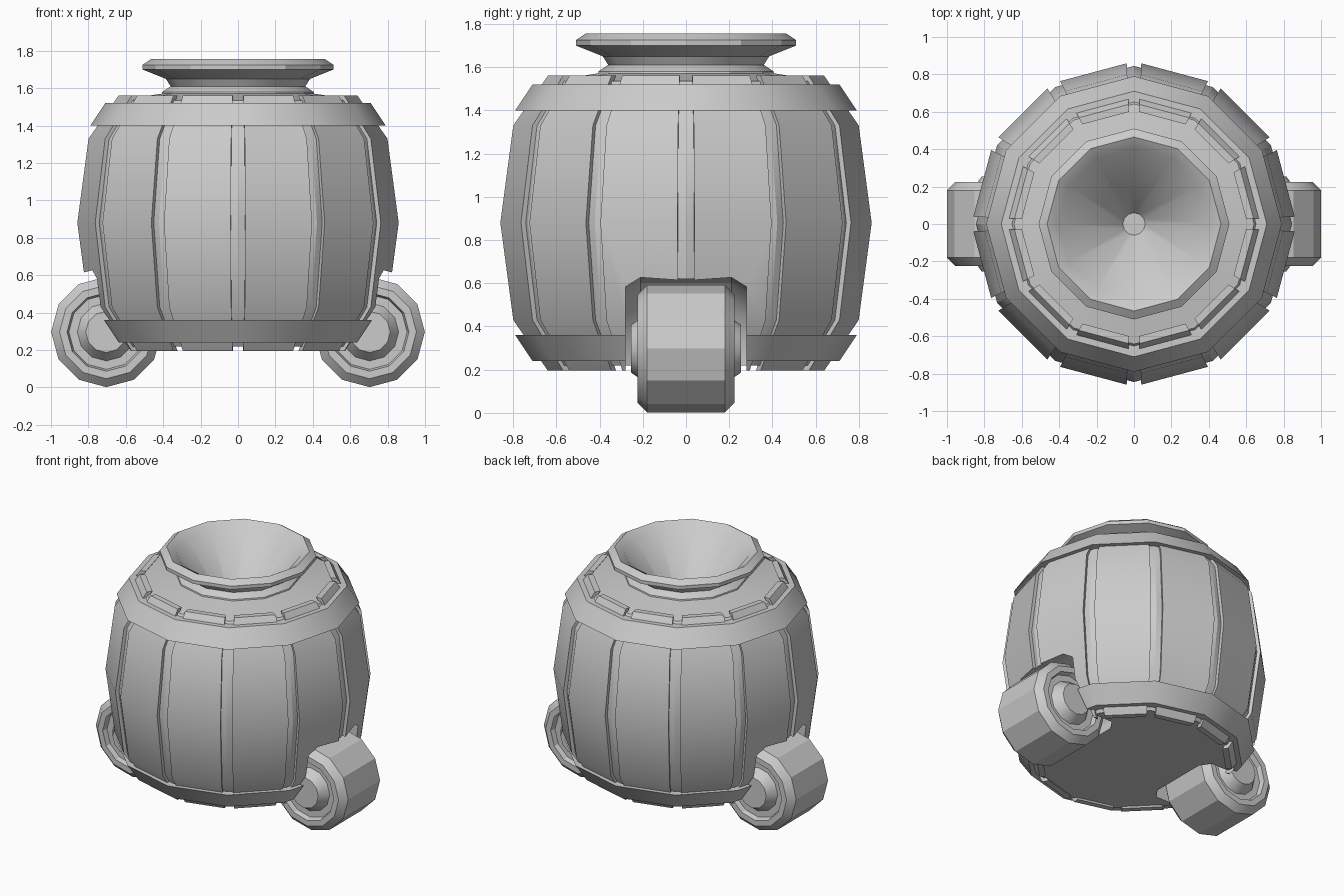
import bpy, bmesh
from math import cos, sin, radians, pi
from mathutils import Matrix

cube = bpy.data.objects.get("Cube")
if cube:
    bpy.data.objects.remove(cube, do_unlink=True)

SIDES = 12
MID_Z = 0.88          # barrel is symmetric about this height

grey = bpy.data.materials.new("plain_grey")
grey.use_nodes = True
grey.diffuse_color = (0.6, 0.6, 0.6, 1)
grey.node_tree.nodes["Principled BSDF"].inputs["Base Color"].default_value = (0.6, 0.6, 0.6, 1)


def finish(bm, name):
    bmesh.ops.recalc_face_normals(bm, faces=bm.faces)
    mesh = bpy.data.meshes.new(name)
    bm.to_mesh(mesh)
    bm.free()
    mesh.materials.append(grey)
    obj = bpy.data.objects.new(name, mesh)
    bpy.context.collection.objects.link(obj)
    return obj


def lathe(name, profile, matrix=Matrix(), loop=False):
    """Revolve (radius, height) points; loop joins the last point to the first."""
    bm = bmesh.new()
    rings = []
    for r, h in profile:
        if r == 0:
            rings.append([bm.verts.new((0, 0, h))] * SIDES)
        else:
            turns = [2 * pi * k / SIDES for k in range(SIDES)]
            rings.append([bm.verts.new((r * cos(a), r * sin(a), h)) for a in turns])
    pairs = list(zip(rings, rings[1:]))
    if loop:
        pairs.append((rings[-1], rings[0]))
    for a, b in pairs:
        if a[0] is a[1]:
            bm.faces.new(b)
        elif b[0] is b[1] and len(profile) and b is rings[-1]:
            bm.faces.new(a)
        else:
            for k in range(SIDES):
                n = (k + 1) % SIDES
                bm.faces.new((a[k], a[n], b[n], b[k]))
    # a flat cap has no need for the centre vertex
    bmesh.ops.delete(bm, geom=[v for v in bm.verts if not v.link_faces], context='VERTS')
    bm.transform(matrix)
    return finish(bm, name)


def mirrored(half):
    """Complete a profile symmetric about height 0."""
    return half + [(r, -h) for r, h in reversed(half)]


# Barrel outline, bottom to top
outline = [(0.64, 0.195), (0.80, 0.43), (0.86, MID_Z), (0.80, 1.33), (0.64, 1.56)]

# Staves: twelve separate boards with narrow grooves between them
bm = bmesh.new()
for k in range(SIDES):
    mid = radians(15 + 30 * k)
    half = radians(12.4)
    rows = []
    for r, z in outline:
        corners = [(r, -half), (r, half), (r - 0.04, half), (r - 0.04, -half)]
        rows.append([bm.verts.new((q * cos(mid + t), q * sin(mid + t), z)) for q, t in corners])
    for a, b in zip(rows, rows[1:]):
        for i in range(4):
            j = (i + 1) % 4
            bm.faces.new((a[i], a[j], b[j], b[i]))
    bm.faces.new(rows[0])
    bm.faces.new(rows[-1])
staves = finish(bm, "barrel_staves")

# Core behind the staves, with lid and a well for the funnel
core = lathe("barrel_core",
             [(0, 0.22), (0.642, 0.22)]
             + [(r - 0.015, z) for r, z in outline[1:-1]]
             + [(0.642, 1.535), (0.38, 1.575), (0.05, 1.2), (0, 1.2)])

# Flared hoops, mirrored top and bottom
band = [(0.62, 1.40), (0.79, 1.40), (0.71, 1.52), (0.62, 1.52)]
top_hoop = lathe("top_hoop", band, loop=True)
bottom_hoop = lathe("bottom_hoop", [(r, 2 * MID_Z - z) for r, z in band], loop=True)

# Funnel: neck, rim and inner cone
funnel = lathe("funnel", [
    (0.41, 1.56), (0.405, 1.58), (0.36, 1.61), (0.385, 1.65), (0.51, 1.70),
    (0.51, 1.725), (0.465, 1.755), (0.405, 1.72), (0.06, 1.28), (0, 1.28)])

# Wheels, and the arches cut out of the barrel around them
tyre = mirrored([(0, 0.255), (0.11, 0.255), (0.155, 0.19), (0.20, 0.19),
                 (0.21, 0.225), (0.25, 0.225), (0.295, 0.18)])
arch = mirrored([(0, 0.28), (0.30, 0.28), (0.35, 0.21)])
wheels = []
for side, label in ((1, "left"), (-1, "right")):
    place = Matrix.Translation((0.704 * side, 0, 0.297)) @ Matrix.Rotation(pi / 2, 4, 'X')
    wheels.append(lathe(label + "_wheel", tyre, place))
    cutter = lathe("arch_cutter", arch, place)
    cutter.hide_render = True
    for part in (staves, core, bottom_hoop):
        mod = part.modifiers.new("wheel_arch", 'BOOLEAN')
        mod.operation = 'DIFFERENCE'
        mod.solver = 'EXACT'
        mod.object = cutter
        with bpy.context.temp_override(object=part, active_object=part):
            bpy.ops.object.modifier_apply(modifier=mod.name)
    bpy.data.objects.remove(cutter, do_unlink=True)

# Smooth shading with crisp edges
bpy.ops.object.select_all(action='DESELECT')
for obj in [staves, core, top_hoop, bottom_hoop, funnel] + wheels:
    obj.select_set(True)
    bpy.context.view_layer.objects.active = obj
bpy.ops.object.shade_smooth_by_angle(angle=radians(28))
